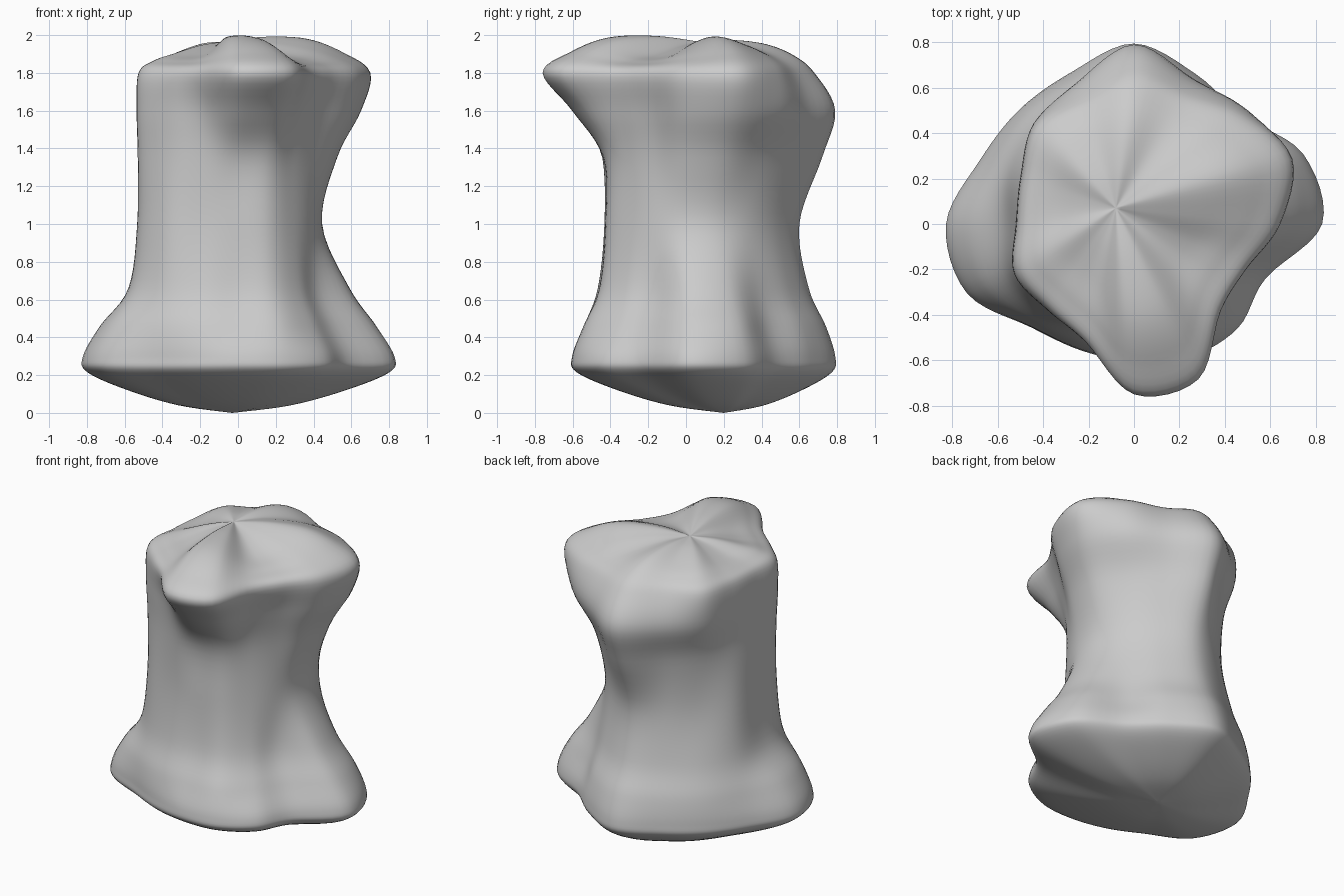
import bpy, bmesh, math

if "Cube" in bpy.data.objects:
    bpy.data.objects.remove(bpy.data.objects["Cube"])

N = 16  # control radii per ring, counter-clockwise from +x
# height -> radii in hundredths
BODY = [
    (0.30, [82, 80, 67, 71, 79, 72, 71, 73, 82, 79, 64, 60, 60, 63, 64, 62]),
    (0.46, [72, 73, 61, 67, 74, 69, 68, 68, 73, 72, 62, 57, 54, 57, 55, 54]),
    (0.66, [58, 60, 55, 59, 65, 62, 61, 60, 58, 60, 56, 50, 46, 48, 46, 45]),
    (1.00, [44, 47, 50, 54, 60, 57, 54, 55, 53, 56, 53, 46, 43, 44, 42, 42]),
    (1.35, [50, 56, 57, 61, 72, 60, 55, 52, 52, 56, 52, 47, 44, 45, 42, 43]),
    (1.60, [60, 70, 70, 69, 79, 67, 62, 54, 52, 57, 53, 51, 60, 59, 48, 48]),
    (1.80, [64, 75, 68, 62, 68, 60, 61, 53, 51, 56, 53, 56, 75, 74, 54, 53]),
]


def cubic(a, b, c, d, t):
    return b + 0.5 * t * (c - a + t * (2*a - 5*b + 4*c - d + t * (3*(b - c) + d - a)))


def ring(radii, z, s=1.0, tip=(0, 0), bulge=0.0):
    """Control points of one section, shrunk towards a tip."""
    pts = []
    for i, r in enumerate(radii):
        r /= 100
        a = math.tau * i / N
        pts.append((s * r * math.cos(a) + (1 - s) * tip[0],
                    s * r * math.sin(a) + (1 - s) * tip[1],
                    z + bulge * (r - 0.6)))
    return pts


# Underside, waisted body and ridged crown
base, crown = BODY[0][1], BODY[-1][1]
rings = [ring(base, z, s, (-0.03, 0.2)) for z, s in
         ((0.0, 0.0), (0.04, 0.36), (0.12, 0.7), (0.215, 0.97))]
rings += [ring(r, z) for z, r in BODY]
rings += [ring(crown, z, s, (-0.08, 0.07), b) for z, s, b in
          ((1.875, 0.82, 0.22), (1.92, 0.58, 0.4), (1.955, 0.28, 0.24), (1.965, 0.0, 0.0))]

# Smoothly interpolated skin
SU, SV = 6, 6
cols = N * SU


def around(pts, k):
    i, t = k // SU, (k % SU) / SU
    q = [pts[(i + j) % N] for j in (-1, 0, 1, 2)]
    return [cubic(*(p[c] for p in q), t) for c in range(3)]


fine = [[around(p, k) for k in range(cols)] for p in rings]
last = len(fine) - 1
bm = bmesh.new()
rows = []
for i in range(last):
    for j in range(SV):
        if i == 0 and j == 0:
            continue
        q = [fine[min(max(i + o, 0), last)] for o in (-1, 0, 1, 2)]
        rows.append([bm.verts.new([cubic(*(f[k][c] for f in q), j / SV) for c in range(3)])
                     for k in range(cols)])
bottom = bm.verts.new(fine[0][0])
top = bm.verts.new(fine[-1][0])
for k in range(cols):
    n = (k + 1) % cols
    bm.faces.new((bottom, rows[0][n], rows[0][k]))
    bm.faces.new((top, rows[-1][k], rows[-1][n]))
    for a, b in zip(rows, rows[1:]):
        bm.faces.new((a[k], a[n], b[n], b[k]))
for f in bm.faces:
    f.smooth = True
bmesh.ops.recalc_face_normals(bm, faces=bm.faces)
mesh = bpy.data.meshes.new("waisted_body")
bm.to_mesh(mesh)
bm.free()
obj = bpy.data.objects.new("waisted_body", mesh)
bpy.context.collection.objects.link(obj)
